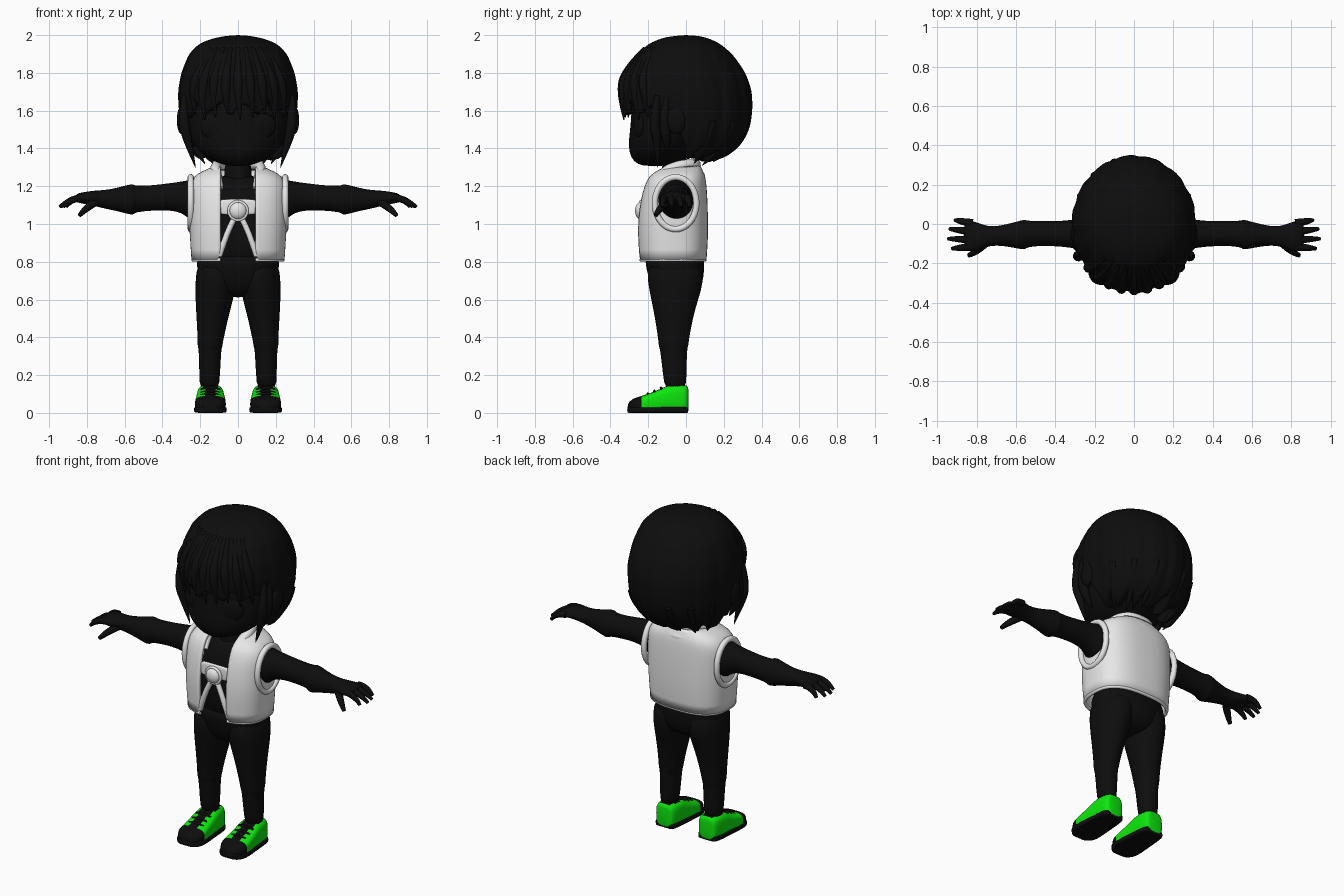
import bpy, bmesh, math
from mathutils import Vector

if "Cube" in bpy.data.objects:
    bpy.data.objects.remove(bpy.data.objects["Cube"], do_unlink=True)


def material(name, rgb):
    m = bpy.data.materials.new(name)
    m.use_nodes = True
    m.diffuse_color = (*rgb, 1)
    m.node_tree.nodes["Principled BSDF"].inputs["Base Color"].default_value = (*rgb, 1)
    return m


BLACK = material("black", (0.004, 0.004, 0.004))
WHITE = material("white", (0.8, 0.8, 0.8))
GREEN = material("green", (0.004, 0.8, 0.004))
X, Y, Z = Vector((1, 0, 0)), Vector((0, 1, 0)), Vector((0, 0, 1))


def power(v, e):
    return math.copysign(abs(v) ** e, v)


def grid_mesh(name, rows, mat, closed=True, caps=True, subsurf=1):
    """Skin a list of equally long point rows."""
    bm = bmesh.new()
    vs = [[bm.verts.new(p) for p in row] for row in rows]
    n = len(rows[0])
    for a, b in zip(vs, vs[1:]):
        for i in range(n if closed else n - 1):
            j = (i + 1) % n
            bm.faces.new((a[i], a[j], b[j], b[i]))
    if caps:
        bm.faces.new(vs[0])
        bm.faces.new(vs[-1])
    bmesh.ops.remove_doubles(bm, verts=bm.verts, dist=0.0001)
    bmesh.ops.recalc_face_normals(bm, faces=bm.faces)
    me = bpy.data.meshes.new(name)
    bm.to_mesh(me)
    bm.free()
    me.materials.append(mat)
    me.shade_smooth()
    ob = bpy.data.objects.new(name, me)
    bpy.context.collection.objects.link(ob)
    if subsurf:
        ob.modifiers.new("smooth", "SUBSURF").levels = subsurf
        ob.modifiers["smooth"].render_levels = subsurf
    return ob


def loft(name, rings, mat, u=X, v=Y, e=1.0, n=24):
    """Rings are (centre, radius along u, radius along v)."""
    rows = []
    for c, a, b in rings:
        angles = [2 * math.pi * i / n for i in range(n)]
        rows.append([Vector(c) + u * a * power(math.cos(t), e) + v * b * power(math.sin(t), e) for t in angles])
    return grid_mesh(name, rows, mat)


def upright(name, levels, mat, e=1.0):
    """Levels are (z, half width, front y, back y)."""
    return loft(name, [((0, (f + b) / 2, z), w, (b - f) / 2) for z, w, f, b in levels], mat, e=e)


def tube(name, points, radius, mat, radii=None, cyclic=False):
    cu = bpy.data.curves.new(name, "CURVE")
    cu.dimensions = "3D"
    cu.bevel_depth = radius
    cu.bevel_resolution = 3
    cu.use_fill_caps = True
    sp = cu.splines.new("NURBS")
    sp.points.add(len(points) - 1)
    for i, p in enumerate(points):
        sp.points[i].co = (*p, 1)
        sp.points[i].radius = radii[i] if radii else 1
    sp.use_endpoint_u = not cyclic
    sp.use_cyclic_u = cyclic
    sp.order_u = 3
    sp.resolution_u = 6
    cu.materials.append(mat)
    ob = bpy.data.objects.new(name, cu)
    bpy.context.collection.objects.link(ob)
    return ob


def ball(name, centre, scale, mat):
    bpy.ops.mesh.primitive_uv_sphere_add(segments=24, ring_count=14, radius=1, location=centre)
    ob = bpy.context.object
    ob.name, ob.scale = name, scale
    ob.data.materials.append(mat)
    ob.data.shade_smooth()
    return ob


def sample(levels, z):
    for a, b in zip(levels, levels[1:]):
        if b[0] <= z <= a[0]:
            t = (a[0] - z) / (a[0] - b[0])
            return [p + (q - p) * t for p, q in zip(a[1:], b[1:])]
    return list(levels[0][1:] if z > levels[0][0] else levels[-1][1:])


# Head, face and neck
upright("head", [(1.305, .05, -.23, -.1), (1.33, .13, -.28, -.03), (1.38, .21, -.305, .05), (1.45, .255, -.305, .12),
                 (1.55, .285, -.292, .2), (1.66, .29, -.29, .23), (1.8, .26, -.27, .22), (1.92, .16, -.17, .15)], BLACK)
upright("neck", [(1.1, .085, -.15, .02), (1.22, .075, -.13, .02), (1.38, .07, -.13, .02)], BLACK)
for s, side in ((1, "left"), (-1, "right")):
    ball(side + "_ear", (s * .298, -.05, 1.55), (.026, .05, .075), BLACK)
    ball(side + "_eye", (s * .135, -.252, 1.52), (.068, .022, .066), BLACK).rotation_euler.z = s * .3

# Hair: a fluted bob, short over the face
HAIR = [(2.0, 0, 0, 0), (1.995, .08, -.08, .08), (1.98, .145, -.14, .13), (1.955, .205, -.195, .18),
        (1.9, .26, -.26, .245), (1.8, .3, -.335, .315), (1.7, .318, -.35, .348), (1.6, .312, -.345, .35),
        (1.5, .302, -.325, .335), (1.4, .27, -.29, .28), (1.3, .2, -.2, .13)]


def hair_point(t, z, k=1.0):
    w, f, b = sample(HAIR, z)
    return Vector((k * w * math.sin(t), (f + b) / 2 - k * (b - f) / 2 * math.cos(t), z))


def hair_end(t):
    a = abs(math.degrees(math.atan2(math.sin(t), math.cos(t))))
    low = 1.6 if a < 55 else 1.6 - .25 * min(1, (a - 55) / 45)
    return low + .03 * math.sin(14 * t) + .012 * math.cos(23 * t)


STEPS, COLS = 18, 112
hair_rows = []
for r in range(STEPS + 2):
    row = []
    for i in range(COLS):
        t = 2 * math.pi * i / COLS
        end = hair_end(t)
        q = min(1, r / STEPS)
        z = 2 - (2 - end) * (1 - math.cos(q * math.pi / 2)) ** .9
        flute = 1 + q * (.014 * math.sin(14 * t) + .008 * math.sin(28 * t + 1))
        p = hair_point(t, z, flute if r <= STEPS else .72)
        row.append(p + Z * (.03 if r > STEPS else 0))
    hair_rows.append(row)
grid_mesh("hair", hair_rows, BLACK, caps=False)

# Fringe locks, face locks and nape locks
for i in range(-4, 5):
    t = i * .22
    pts = [hair_point(t * .8, 1.93, .97), hair_point(t * .9, 1.82, .98), hair_point(t, 1.7, .99),
           hair_point(t + .04, 1.55 + .015 * (i % 3), .98)]
    tube("fringe_lock", pts, .03, BLACK, (.4, .8, 1, .1))
for s, side in ((1, "left"), (-1, "right")):
    for k, (y, tip) in enumerate(((-.15, 1.3), (-.1, 1.37))):
        tube(side + "_face_lock", [(s * .285, y, 1.68), (s * .29, y - .02, 1.55), (s * .265, y, 1.43),
                                   (s * .225, y, tip)], .03, BLACK, (.5, 1, .8, .05))
    for t, z in ((2.0, 1.32), (2.4, 1.31), (2.8, 1.33)):
        tube(side + "_nape_lock", [hair_point(s * t, 1.55, .97), hair_point(s * t, 1.42, .98),
                                   hair_point(s * t, z, .9)], .035, BLACK, (.6, 1, .05))

# Body under the vest
upright("shirt", [(.75, .2, -.2, .08), (.9, .21, -.215, .09), (1.05, .215, -.21, .09), (1.15, .21, -.19, .09),
                  (1.22, .17, -.16, .07), (1.26, .1, -.12, .03)], BLACK, .85)
upright("trouser_hips", [(.61, .05, -.13, .03), (.66, .17, -.18, .08), (.72, .215, -.2, .095),
                         (.8, .222, -.22, .1), (.85, .21, -.21, .09)], BLACK, .85)

# Sleeveless vest with an open front
VEST = [(1.3, .12, -.12, .07), (1.27, .19, -.165, .085), (1.245, .23, -.195, .095), (1.2, .25, -.215, .1),
        (1.13, .25, -.235, .105), (1.02, .252, -.25, .108), (.92, .245, -.25, .108), (.81, .238, -.242, .1)]
vest_rows = []
for z, w, f, b in VEST:
    t0 = math.asin((.092 / w) ** (1 / .75))
    row = []
    for i in range(41):
        t = t0 + (2 * math.pi - 2 * t0) * i / 40
        row.append((w * power(math.sin(t), .75), (f + b) / 2 - (b - f) / 2 * power(math.cos(t), .75), z))
    vest_rows.append(row)
vest = grid_mesh("vest", vest_rows, WHITE, closed=False, caps=False)
thick = vest.modifiers.new("thickness", "SOLIDIFY")
thick.thickness, thick.offset = .018, 0
tube("vest_hem", vest_rows[-1], .01, WHITE)

# Rolled collar: two sloping rolls round the neck
for name, r, half in (("upper_collar", .028, [(.09, -.19, 1.19), (.115, -.13, 1.27), (.12, -.04, 1.31), (.08, .04, 1.315)]),
                      ("lower_collar", .032, [(.1, -.215, 1.16), (.165, -.15, 1.24), (.17, -.03, 1.26), (.1, .06, 1.25)])):
    pts = half + [(0, half[-1][1] + .015, half[-1][2])] + [(-x, y, z) for x, y, z in reversed(half)]
    tube(name, pts, r, WHITE, [.5] + [1] * (len(pts) - 2) + [.5])

# Chest clasp with its band and lower straps
loft("clasp_band", [((x, -.222, 1.09), .012, .042) for x in (-.11, -.05, .05, .11)], WHITE, Y, Z, .6)
ball("clasp", (0, -.24, 1.07), (.046, .03, .046), WHITE)
ring = [2 * math.pi * i / 16 for i in range(16)]
tube("clasp_rim", [(.049 * math.cos(t), -.24, 1.07 + .049 * math.sin(t)) for t in ring], .009, WHITE, cyclic=True)

# Shoe sections: y, half width, height
SHOE = [(.014, .045, .135), (.006, .058, .145), (-.03, .068, .15), (-.09, .072, .15), (-.13, .075, .13),
        (-.18, .08, .108), (-.24, .083, .088), (-.27, .078, .08), (-.295, .06, .065), (-.31, .03, .045)]
FINGERS = [(.005, .02, .91), (-.04, -.025, .938), (-.08, -.075, .945), (-.115, -.125, .925)]

for s, side in ((1, "left"), (-1, "right")):
    # Vest details
    tube(side + "_armhole", [(s * .25, -.055 + .112 * math.cos(t), 1.11 + .14 * math.sin(t)) for t in ring],
         .017, WHITE, cyclic=True)
    tube(side + "_strap", [(s * .015, -.23, 1.04), (s * .05, -.235, .97), (s * .075, -.235, .9), (s * .1, -.23, .83)],
         .016, WHITE)
    # Arm with a sleeve cuff, ending in the palm
    arm = [(.18, 1.12, .12, -.055, .1), (.25, 1.125, .112, -.055, .095), (.29, 1.142, .084, -.05, .075),
           (.36, 1.145, .072, -.05, .066), (.45, 1.138, .067, -.048, .063), (.545, 1.132, .069, -.05, .066),
           (.552, 1.13, .082, -.054, .077), (.575, 1.13, .08, -.055, .074), (.63, 1.13, .064, -.057, .06),
           (.7, 1.13, .05, -.06, .048), (.75, 1.135, .043, -.063, .052), (.8, 1.138, .034, -.065, .075),
           (.845, 1.138, .026, -.06, .082), (.865, 1.134, .016, -.055, .07)]
    loft(side + "_arm", [((s * x, cy, cz), ry, rz) for x, cz, rz, cy, ry in arm], BLACK, Y, Z)
    for y0, y1, tip in FINGERS:
        tube(side + "_finger", [(s * .82, y0, 1.138), (s * .88, (y0 + y1) / 2, 1.14), (s * tip, y1, 1.09)],
             .02, BLACK, (1, 1, .45))
    tube(side + "_thumb", [(s * .75, -.09, 1.12), (s * .8, -.14, 1.09), (s * .84, -.16, 1.045)], .022, BLACK, (1, 1, .5))
    # Leg with a knee-high seam
    leg = [(.12, .152, .052, -.055, .058), (.2, .15, .055, -.06, .062), (.345, .148, .06, -.066, .072),
           (.352, .148, .067, -.066, .079), (.37, .147, .066, -.066, .079), (.5, .136, .084, -.064, .1),
           (.6, .126, .1, -.06, .125), (.68, .117, .11, -.055, .147), (.82, .112, .108, -.06, .155)]
    loft(side + "_leg", [((s * cx, cy, z), rx, ry) for z, cx, rx, cy, ry in leg], BLACK)
    # Shoe: green quarters, black toe cap, tongue and sole
    cx = s * .146
    shoe = loft(side + "_shoe", [((cx, y, h / 2), w, h / 2) for y, w, h in SHOE], BLACK, X, Z, .6, 32)
    shoe.data.materials.append(GREEN)
    for p in shoe.data.polygons:
        c = p.center
        tongue = abs(c.x - cx) < .036 and c.y < -.08 and c.z > .06
        p.material_index = int(c.y > -.24 and not tongue and not (p.normal.z > .9 and c.z > .135))
    loft(side + "_sole", [((cx, y - .002, .016), w + .005, .016) for y, w, h in SHOE], BLACK, X, Z, .35, 32)
    for y, z in ((-.13, .135), (-.165, .118), (-.2, .104)):
        tube(side + "_lace", [(cx - .05, y, z - .012), (cx, y - .005, z + .008), (cx + .05, y, z - .012)], .007, BLACK)
